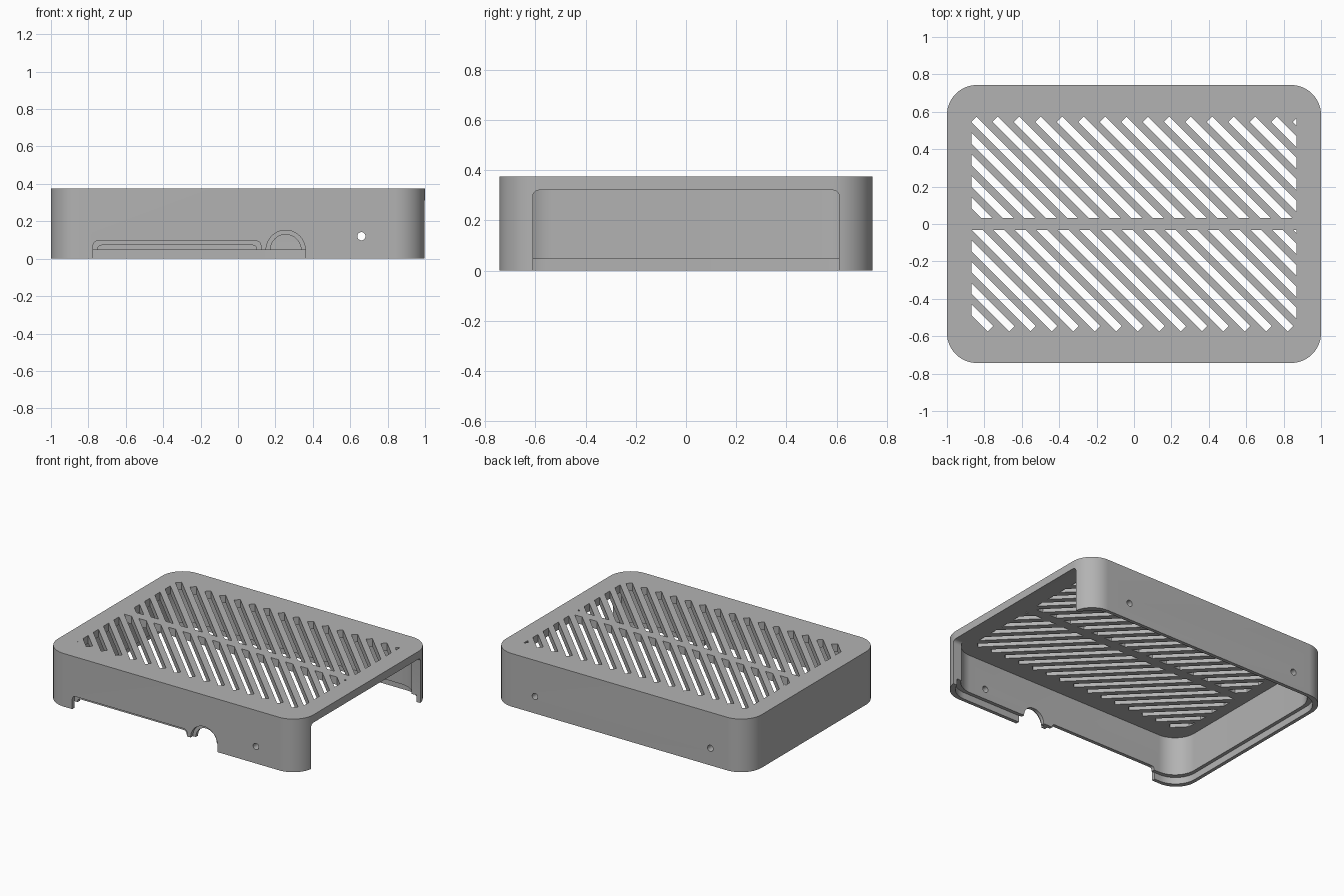
import bpy
import bmesh
from math import cos, sin, pi, radians

if "Cube" in bpy.data.objects:
    bpy.data.objects.remove(bpy.data.objects["Cube"])

HALF_X, HALF_Y, HEIGHT = 1.0, 0.743, 0.375
WALL, LIP, CEILING, RADIUS = 0.05, 0.025, 0.32, 0.16

grey = bpy.data.materials.new("plain grey")
grey.use_nodes = True
colour = (0.45, 0.45, 0.45, 1)
grey.diffuse_color = colour
grey.node_tree.nodes["Principled BSDF"].inputs["Base Color"].default_value = colour


def rounded_rect(x0, x1, y0, y1, r, steps=20):
    """Outline of a rectangle with rounded corners."""
    centres = [(x1 - r, y1 - r), (x0 + r, y1 - r), (x0 + r, y0 + r), (x1 - r, y0 + r)]
    return [(cx + r * cos((q + i / steps) * pi / 2), cy + r * sin((q + i / steps) * pi / 2))
            for q, (cx, cy) in enumerate(centres) for i in range(steps + 1)]


def circle(cx, cy, r, n=40):
    return [(cx + r * cos(2 * pi * i / n), cy + r * sin(2 * pi * i / n)) for i in range(n)]


def prisms(name, outlines, axis, lo, hi):
    """One object holding outlines extruded along an axis."""
    place = {"x": lambda a, b, t: (t, a, b),
             "y": lambda a, b, t: (a, t, b),
             "z": lambda a, b, t: (a, b, t)}[axis]
    bm = bmesh.new()
    for pts in outlines:
        low = [bm.verts.new(place(a, b, lo)) for a, b in pts]
        high = [bm.verts.new(place(a, b, hi)) for a, b in pts]
        bm.faces.new(low)
        bm.faces.new(high)
        for i in range(len(pts)):
            j = (i + 1) % len(pts)
            bm.faces.new((low[i], low[j], high[j], high[i]))
    bmesh.ops.recalc_face_normals(bm, faces=bm.faces)
    mesh = bpy.data.meshes.new(name)
    bm.to_mesh(mesh)
    bm.free()
    mesh.materials.append(grey)
    obj = bpy.data.objects.new(name, mesh)
    bpy.context.collection.objects.link(obj)
    return obj


def cut(target, cutter):
    """Subtract the cutter and remove it."""
    mod = target.modifiers.new("cut", "BOOLEAN")
    mod.operation, mod.solver, mod.object = "DIFFERENCE", "EXACT", cutter
    bpy.context.view_layer.objects.active = target
    bpy.ops.object.modifier_apply(modifier=mod.name)
    bpy.data.objects.remove(cutter)


def clip(poly, a, b, limit):
    """Keep the part of a convex polygon where a*x + b*y <= limit."""
    out = []
    for p, q in zip(poly, poly[1:] + poly[:1]):
        dp, dq = a * p[0] + b * p[1] - limit, a * q[0] + b * q[1] - limit
        if dp <= 0:
            out.append(p)
        if dp * dq < 0:
            t = dp / (dp - dq)
            out.append((p[0] + t * (q[0] - p[0]), p[1] + t * (q[1] - p[1])))
    return out


def inset_rect(d):
    return rounded_rect(-HALF_X + d, HALF_X - d, -HALF_Y + d, HALF_Y - d, RADIUS)


# Hollow lid with a stepped bottom rim
lid = prisms("vented_lid", [inset_rect(0)], "z", 0, HEIGHT)
cut(lid, prisms("cavity", [inset_rect(WALL)], "z", -0.1, CEILING))
cut(lid, prisms("rim_step", [inset_rect(LIP)], "z", -0.1, 0.047))

# Large opening in the +x end
cut(lid, prisms("end_opening", [rounded_rect(-0.61, 0.61, -0.2, CEILING, 0.025, 6)],
                "x", 0.7, 1.2))

# Front cutouts: a long slot and a round arch, wider in the outer half of the wall
outer_face, mid, inner_face = -HALF_Y - 0.1, -HALF_Y + LIP, -HALF_Y + WALL + 0.02
cut(lid, prisms("slot_outer", [rounded_rect(-0.775, 0.122, -0.1, 0.095, 0.025, 6)],
                "y", outer_face, mid))
cut(lid, prisms("slot_inner", [rounded_rect(-0.75, 0.1, -0.1, 0.072, 0.02, 6)],
                "y", outer_face, inner_face))
cut(lid, prisms("arch_outer", [circle(0.255, 0.047, 0.105)], "y", outer_face, mid))
cut(lid, prisms("arch_inner", [circle(0.255, 0.047, 0.082)], "y", outer_face, inner_face))
cut(lid, prisms("lip_gap", [[(-0.775, -0.1), (0.36, -0.1), (0.36, 0.047), (-0.775, 0.047)]],
                "y", outer_face, inner_face))

# Screw holes: one in front, two in the back
cut(lid, prisms("front_hole", [circle(0.66, 0.12, 0.022, 24)], "y", -0.85, -0.6))
cut(lid, prisms("back_holes", [circle(x, 0.12, 0.022, 24) for x in (0.66, -0.71)],
                "y", 0.6, 0.85))

# Diagonal vents in two rows, square at the outer ends, flat along the centre bar
PITCH, HALF_WIDTH, END = 0.1146, 0.029, 0.56
vents = []
for y0, y1, side in ((0.032, 0.576, 1), (-0.576, -0.032, -1)):
    for k in range(-12, 16):
        c = -0.182 + k * PITCH
        poly = [(-0.87, y0), (0.87, y0), (0.87, y1), (-0.87, y1)]
        for a, b, limit in ((1, 1, c + HALF_WIDTH), (-1, -1, HALF_WIDTH - c),
                            (-side, side, 2 * END - side * c)):
            poly = clip(poly, a, b, limit)
        if len(poly) > 2:
            vents.append(poly)
cut(lid, prisms("vents", vents, "z", CEILING - 0.03, HEIGHT + 0.05))

# Smooth rounded corners, crisp edges
bpy.ops.object.select_all(action="DESELECT")
lid.select_set(True)
bpy.context.view_layer.objects.active = lid
bpy.ops.object.shade_smooth_by_angle(angle=radians(30))
